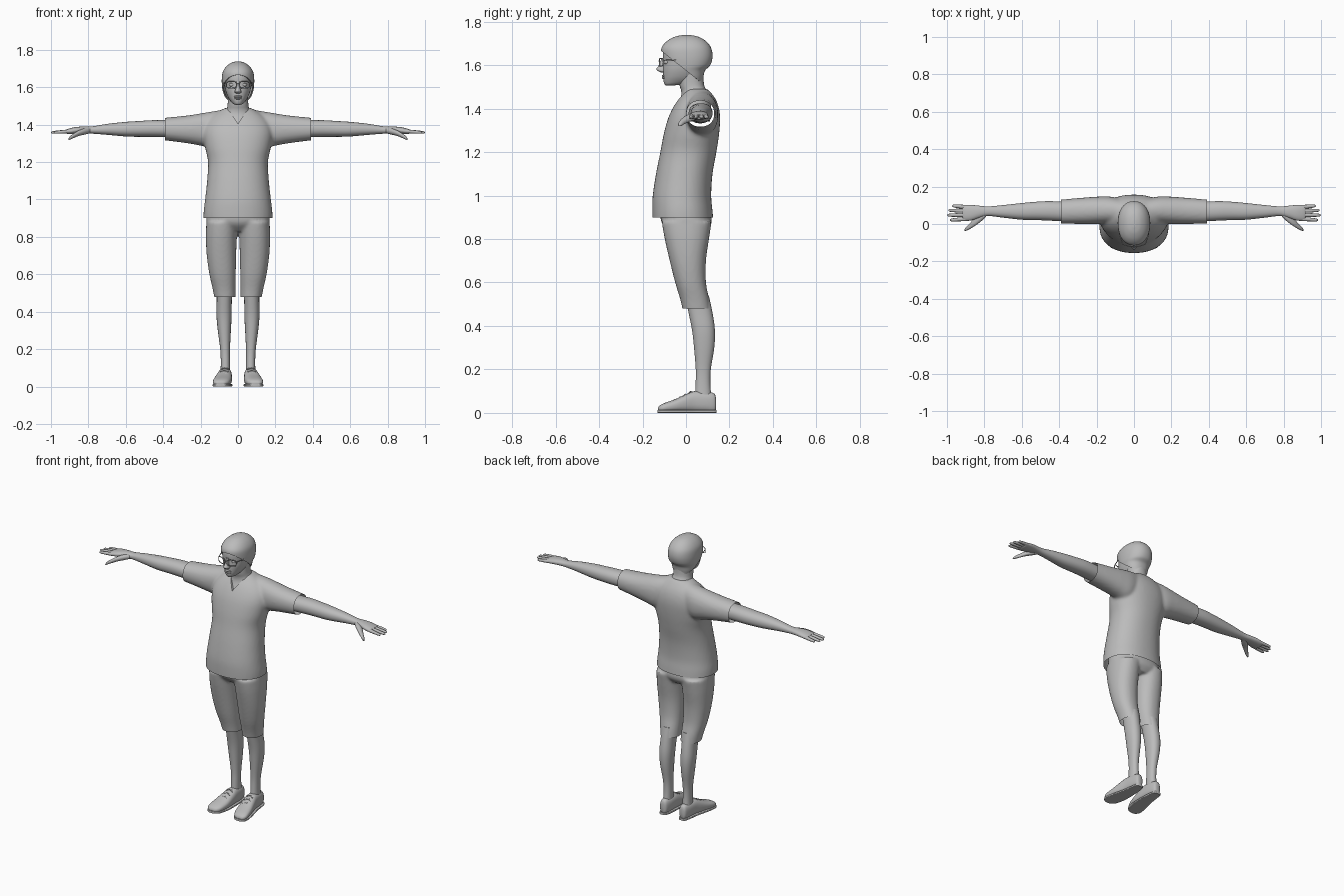
import bpy, bmesh, math
from mathutils import Vector

grey = bpy.data.materials.new("plain grey")
grey.diffuse_color = (0.5, 0.5, 0.5, 1)


def spline(rows, steps):
    """Smoothly interpolated rows (Catmull-Rom)."""
    out = []
    for i in range(len(rows) - 1):
        a, b = rows[max(i - 1, 0)], rows[i]
        c, d = rows[i + 1], rows[min(i + 2, len(rows) - 1)]
        for k in range(steps):
            t = k / steps
            out.append([0.5 * (2 * q + (r - p) * t + (2 * p - 5 * q + 4 * r - s) * t * t
                               + (3 * q - p - 3 * r + s) * t ** 3)
                        for p, q, r, s in zip(a, b, c, d)])
    return out + [list(rows[-1])]


def loft(bm, axis, rows, side=1, power=2.2, n=32, steps=4):
    """Rows are (position on axis, min and max of the two other axes in xyz order)."""
    rings = []
    for t, a0, a1, b0, b1 in spline(rows, steps):
        ring = []
        for i in range(n):
            u = 2 * math.pi * i / n
            c, s = math.cos(u), math.sin(u)
            a = (a0 + a1) / 2 + (a1 - a0) / 2 * math.copysign(abs(c) ** (2 / power), c)
            b = (b0 + b1) / 2 + (b1 - b0) / 2 * math.copysign(abs(s) ** (2 / power), s)
            x, y, z = {"x": (t, a, b), "y": (a, t, b), "z": (a, b, t)}[axis]
            ring.append(bm.verts.new((x * side, y, z)))
        rings.append(ring)
    for r, q in zip(rings, rings[1:]):
        for i in range(n):
            bm.faces.new((r[i], r[(i + 1) % n], q[(i + 1) % n], q[i]))
    bm.faces.new(rings[0])
    bm.faces.new(rings[-1])


def ball(bm, centre, size):
    verts = bmesh.ops.create_uvsphere(bm, u_segments=16, v_segments=10, radius=1)["verts"]
    for v in verts:
        v.co = Vector(centre) + Vector(size) * v.co


def finish(name, bm):
    bmesh.ops.recalc_face_normals(bm, faces=bm.faces[:])
    mesh = bpy.data.meshes.new(name)
    bm.to_mesh(mesh)
    bm.free()
    mesh.materials.append(grey)
    obj = bpy.data.objects.new(name, mesh)
    bpy.context.collection.objects.link(obj)
    return obj


def bake(obj, cuts=()):
    """Apply modifiers, then trim openings with (point, normal) planes."""
    dg = bpy.context.evaluated_depsgraph_get()
    mesh = bpy.data.meshes.new_from_object(obj.evaluated_get(dg))
    obj.modifiers.clear()
    bm = bmesh.new()
    bm.from_mesh(mesh)
    for co, no in cuts:
        bmesh.ops.bisect_plane(bm, geom=bm.verts[:] + bm.edges[:] + bm.faces[:],
                               plane_co=co, plane_no=no, clear_inner=True)
    bm.to_mesh(mesh)
    bm.free()
    mesh.materials.clear()
    mesh.materials.append(grey)
    obj.data = mesh


def blend(obj, voxel, rounds):
    m = obj.modifiers.new("fuse", "REMESH")
    m.mode, m.voxel_size = "VOXEL", voxel
    m = obj.modifiers.new("soften", "SMOOTH")
    m.iterations, m.factor = rounds, 0.5


def rod(name, points, radius, cyclic=False):
    curve = bpy.data.curves.new(name, "CURVE")
    curve.dimensions = "3D"
    curve.bevel_depth, curve.bevel_resolution = radius, 1
    curve.use_fill_caps = True
    sp = curve.splines.new("POLY")
    sp.points.add(len(points) - 1)
    for p, co in zip(sp.points, points):
        p.co = (*co, 1)
    sp.use_cyclic_u = cyclic
    curve.materials.append(grey)
    bpy.context.collection.objects.link(bpy.data.objects.new(name, curve))


# Shirt: torso and both sleeves fused, with open hem, cuffs and a V neck
bm = bmesh.new()
loft(bm, "z", [(.87, -.184, .184, -.153, .127), (.93, -.184, .184, -.155, .122),
               (1.0, -.176, .176, -.153, .116), (1.1, -.165, .165, -.138, .122),
               (1.2, -.160, .160, -.118, .140), (1.28, -.176, .176, -.103, .152),
               (1.35, -.185, .185, -.084, .157), (1.40, -.175, .175, -.062, .152),
               (1.44, -.145, .145, -.037, .138), (1.47, -.105, .105, -.012, .118),
               (1.49, -.068, .068, .0, .10)], n=48)
for s in (-1, 1):
    loft(bm, "x", [(.05, .0, .13, 1.30, 1.485), (.13, .0, .147, 1.275, 1.472),
                   (.20, .0, .146, 1.288, 1.460), (.28, .0, .14, 1.302, 1.448),
                   (.42, .003, .128, 1.320, 1.434)], s)
shirt = finish("shirt", bm)
blend(shirt, .009, 5)
bm = bmesh.new()
outline = [(0, 1.405), (.058, 1.495), (.058, 1.6), (-.058, 1.6), (-.058, 1.495)]
face = bm.faces.new([bm.verts.new((x, -.3, z)) for x, z in outline])
wedge = bmesh.ops.extrude_face_region(bm, geom=[face])["geom"]
bmesh.ops.translate(bm, vec=(0, .33, 0), verts=[v for v in wedge if isinstance(v, bmesh.types.BMVert)])
cutter = finish("neckline_cutter", bm)
cutter.hide_render = True
m = shirt.modifiers.new("neckline", "BOOLEAN")
m.operation, m.object = "DIFFERENCE", cutter
bake(shirt, [((0, 0, .90), (0, 0, 1)), ((.39, 0, 0), (-1, 0, 0)), ((-.39, 0, 0), (1, 0, 0))])
bpy.data.objects.remove(cutter)

# Shorts: hips and two legs fused, open at the knees
bm = bmesh.new()
loft(bm, "z", [(.83, -.11, .11, -.07, .09), (.865, -.163, .163, -.106, .115),
               (.90, -.168, .168, -.118, .117), (.96, -.155, .155, -.118, .10)], n=48)
for s in (-1, 1):
    loft(bm, "z", [(.88, .0, .169, -.112, .118), (.80, .006, .172, -.098, .106),
                   (.70, .010, .167, -.075, .092), (.60, .012, .153, -.050, .092),
                   (.52, .013, .135, -.026, .107), (.45, .013, .122, -.010, .117)], s)
shorts = finish("shorts", bm)
blend(shorts, .008, 5)
bake(shorts, [((0, 0, .48), (0, 0, 1))])

# Neck and upper chest
bm = bmesh.new()
loft(bm, "z", [(1.34, -.09, .09, -.065, .11), (1.40, -.09, .09, -.045, .115),
               (1.45, -.078, .078, -.024, .112), (1.48, -.062, .062, -.022, .097),
               (1.51, -.055, .055, -.030, .083), (1.57, -.055, .055, -.035, .08)])
finish("neck", bm)

# Head with nose, lips and eyes
bm = bmesh.new()
loft(bm, "z", [(1.506, -.012, .012, -.092, -.06), (1.513, -.028, .028, -.099, -.01),
               (1.53, -.043, .043, -.104, .04), (1.55, -.055, .055, -.105, .06),
               (1.58, -.066, .066, -.106, .075), (1.615, -.072, .072, -.105, .09),
               (1.66, -.076, .076, -.105, .10), (1.70, -.062, .062, -.085, .08),
               (1.72, -.03, .03, -.04, .04)])
loft(bm, "z", [(1.566, -.008, .008, -.113, -.09), (1.572, -.017, .017, -.128, -.09),
               (1.582, -.016, .016, -.136, -.09), (1.60, -.010, .010, -.125, -.09),
               (1.632, -.009, .009, -.112, -.09)], n=16)
for z in (1.541, 1.550):
    ball(bm, (0, -.102, z), (.022, .009, .006))
for s in (-1, 1):
    ball(bm, (s * .031, -.087, 1.613), (.016, .014, .011))
finish("head", bm)

# Knitted cap, trimmed on a slant from brow to nape
bm = bmesh.new()
loft(bm, "z", [(1.52, -.055, .055, -.02, .076), (1.545, -.070, .070, -.05, .08),
               (1.575, -.080, .080, -.08, .088), (1.60, -.085, .085, -.10, .112),
               (1.64, -.087, .087, -.112, .122), (1.68, -.082, .082, -.112, .115),
               (1.71, -.064, .064, -.088, .092), (1.73, -.038, .038, -.052, .058),
               (1.738, -.012, .012, -.018, .022)], n=48, steps=6)
cap = finish("knitted_cap", bm)
bake(cap, [((0, -.115, 1.666), (0, .123, .155))])
m = cap.modifiers.new("thickness", "SOLIDIFY")
m.thickness, m.offset = .008, -1
bake(cap)

# Glasses
for s in (-1, 1):
    rim = []
    for i in range(20):
        c, q = math.cos(i * math.pi / 10), math.sin(i * math.pi / 10)
        x = .035 + .027 * math.copysign(abs(c) ** .6, c)
        z = 1.613 + .018 * math.copysign(abs(q) ** .6, q)
        rim.append((s * x, -.122 + 4.5 * x * x, z))
    rod("glasses_rim", rim, .0025, True)
    rod("glasses_temple", [(s * .062, -.105, 1.622), (s * .077, -.06, 1.624), (s * .08, .0, 1.62)], .0025)
rod("glasses_bridge", [(-.009, -.121, 1.617), (0, -.125, 1.62), (.009, -.121, 1.617)], .0025)

for s in (-1, 1):
    # Arm and palm, four fingers and thumb
    bm = bmesh.new()
    loft(bm, "x", [(.34, .012, .118, 1.332, 1.424), (.45, .018, .122, 1.334, 1.424),
                   (.52, .021, .119, 1.335, 1.42), (.60, .023, .112, 1.337, 1.415),
                   (.70, .034, .101, 1.346, 1.404), (.78, .043, .094, 1.352, 1.391),
                   (.83, .032, .098, 1.353, 1.39), (.87, .019, .102, 1.351, 1.387),
                   (.905, .017, .101, 1.349, 1.379), (.918, .025, .094, 1.353, 1.373)], s)
    for y, tip, out in ((.090, .972, .007), (.070, .992, .003), (.049, .999, -.002), (.028, .985, -.007)):
        rows = []
        for t, r in ((0, .011), (.4, .0105), (.75, .009), (.93, .007), (1, .002)):
            yc, zc = y + out * t, 1.366 - .008 * t
            rows.append((.885 + (tip - .885) * t, yc - r, yc + r, zc - r * .9, zc + r * .9))
        loft(bm, "x", rows, s, n=12)
    loft(bm, "x", [(.79, .04, .08, 1.355, 1.382), (.82, .012, .062, 1.347, 1.38),
                   (.85, -.010, .034, 1.340, 1.370), (.88, -.028, .001, 1.328, 1.352),
                   (.898, -.036, -.016, 1.320, 1.338), (.906, -.036, -.028, 1.319, 1.326)], s, n=16)
    finish("arm", bm)

    # Lower leg
    bm = bmesh.new()
    loft(bm, "z", [(.54, .028, .115, -.005, .105), (.46, .033, .114, .012, .122),
                   (.38, .034, .115, .028, .133), (.30, .038, .108, .037, .130),
                   (.20, .043, .095, .045, .114), (.13, .043, .092, .044, .112),
                   (.06, .042, .094, .04, .118)], s)
    finish("lower_leg", bm)

    # Shoe, sole and laces
    upper = [(.138, .055, .082, .015, .070), (.128, .044, .091, .003, .090),
             (.09, .036, .099, .003, .097), (.04, .033, .106, .003, .10),
             (.0, .032, .116, .003, .086), (-.05, .034, .128, .003, .063),
             (-.10, .046, .134, .003, .045), (-.122, .063, .124, .005, .033),
             (-.129, .08, .11, .012, .022)]
    bm = bmesh.new()
    loft(bm, "y", upper, s, power=2.5)
    finish("shoe", bm)
    bm = bmesh.new()
    loft(bm, "y", [(y * 1.02, a - .002, b + .002, 0, .014) for y, a, b, _, _ in upper], s, power=5)
    finish("sole", bm)
    for i in range(4):
        y, z, x = .022 - .024 * i, .096 - .0125 * i, .071 + .003 * i
        for d in (-1, 1):
            rod("lace", [(s * (x - .022), y - d * .009, z - .006), (s * x, y, z + .002),
                         (s * (x + .022), y + d * .009, z - .006)], .003)

# Smooth shading with crisp hems
bpy.ops.object.select_all(action="DESELECT")
for obj in bpy.context.scene.objects:
    if obj.type == "MESH":
        obj.select_set(True)
        bpy.context.view_layer.objects.active = obj
bpy.ops.object.shade_smooth_by_angle(angle=math.radians(40))
